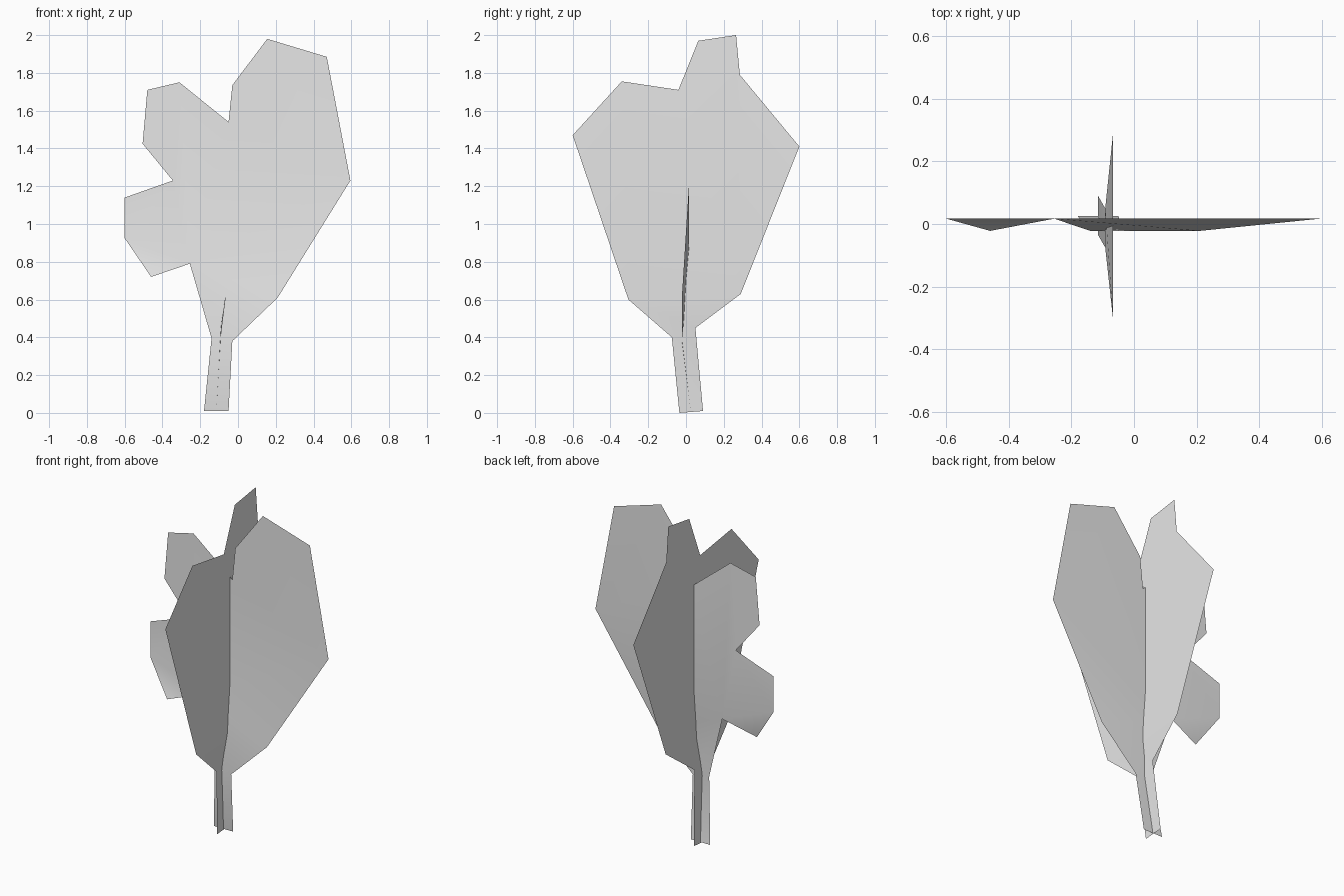
import bpy
import bmesh

cube = bpy.data.objects.get("Cube")
if cube:
    bpy.data.objects.remove(cube, do_unlink=True)

# One plain grey for the whole plant
grey = bpy.data.materials.new("leaf_grey")
grey.use_nodes = True
colour = (0.8, 0.8, 0.8, 1)
grey.diffuse_color = colour
grey.node_tree.nodes["Principled BSDF"].inputs["Base Color"].default_value = colour


def leaf_card(name, outline, panels, place):
    """Build a thin folded sheet; place() turns an outline point into 3D."""
    bm = bmesh.new()
    verts = [bm.verts.new(place(a, z)) for a, z in outline]
    for panel in panels:
        bm.faces.new([verts[i] for i in panel])
    bmesh.ops.triangulate(bm, faces=bm.faces[:], ngon_method='EAR_CLIP')
    for face in bm.faces:
        face.smooth = True
    mesh = bpy.data.meshes.new(name)
    bm.to_mesh(mesh)
    bm.free()
    mesh.materials.append(grey)
    obj = bpy.data.objects.new(name, mesh)
    bpy.context.collection.objects.link(obj)
    return obj


# Wide card: bulges forward around the top of the stem
def place_wide(x, z):
    y = 0.025 if z < 0.3 else -0.022 if z < 0.75 else 0.017
    return (x, y, z)


wide_outline = [
    (-0.18, 0.01), (-0.05, 0.01), (-0.03, 0.38), (0.21, 0.61),       # stem, right base
    (0.595, 1.23), (0.47, 1.885), (0.155, 1.98), (-0.03, 1.735),     # large lobe
    (-0.05, 1.54), (-0.31, 1.75), (-0.48, 1.71), (-0.505, 1.425),    # upper lobe
    (-0.345, 1.23), (-0.6, 1.14), (-0.6, 0.925), (-0.46, 0.72),      # lower lobe
    (-0.255, 0.79), (-0.14, 0.395),
]
wide_panels = [
    (0, 1, 2, 17),             # stem
    (17, 2, 3, 16),            # base
    (3, 4, 16),                # shoulder
    (14, 15, 16),              # lobe tip
    (*range(4, 15), 16),       # blade
]
leaf_card("wide_leaf_card", wide_outline, wide_panels, place_wide)


# Cross card: stem leans, blade upright
def place_cross(y, z):
    x = -0.115 if z < 0.3 else -0.092 if z < 0.5 else -0.067
    return (x, y, z)


cross_outline = [
    (-0.035, 0), (0.09, 0.01), (0.05, 0.45), (0.29, 0.63),
    (0.6, 1.41), (0.285, 1.79), (0.265, 2), (0.065, 1.97),
    (-0.04, 1.71), (-0.34, 1.755), (-0.6, 1.47), (-0.305, 0.6), (-0.075, 0.4),
]
cross_panels = [
    (0, 1, 2, 12),             # stem
    (12, 2, 3, 11),            # base
    tuple(range(3, 12)),       # blade
]
leaf_card("cross_leaf_card", cross_outline, cross_panels, place_cross)
